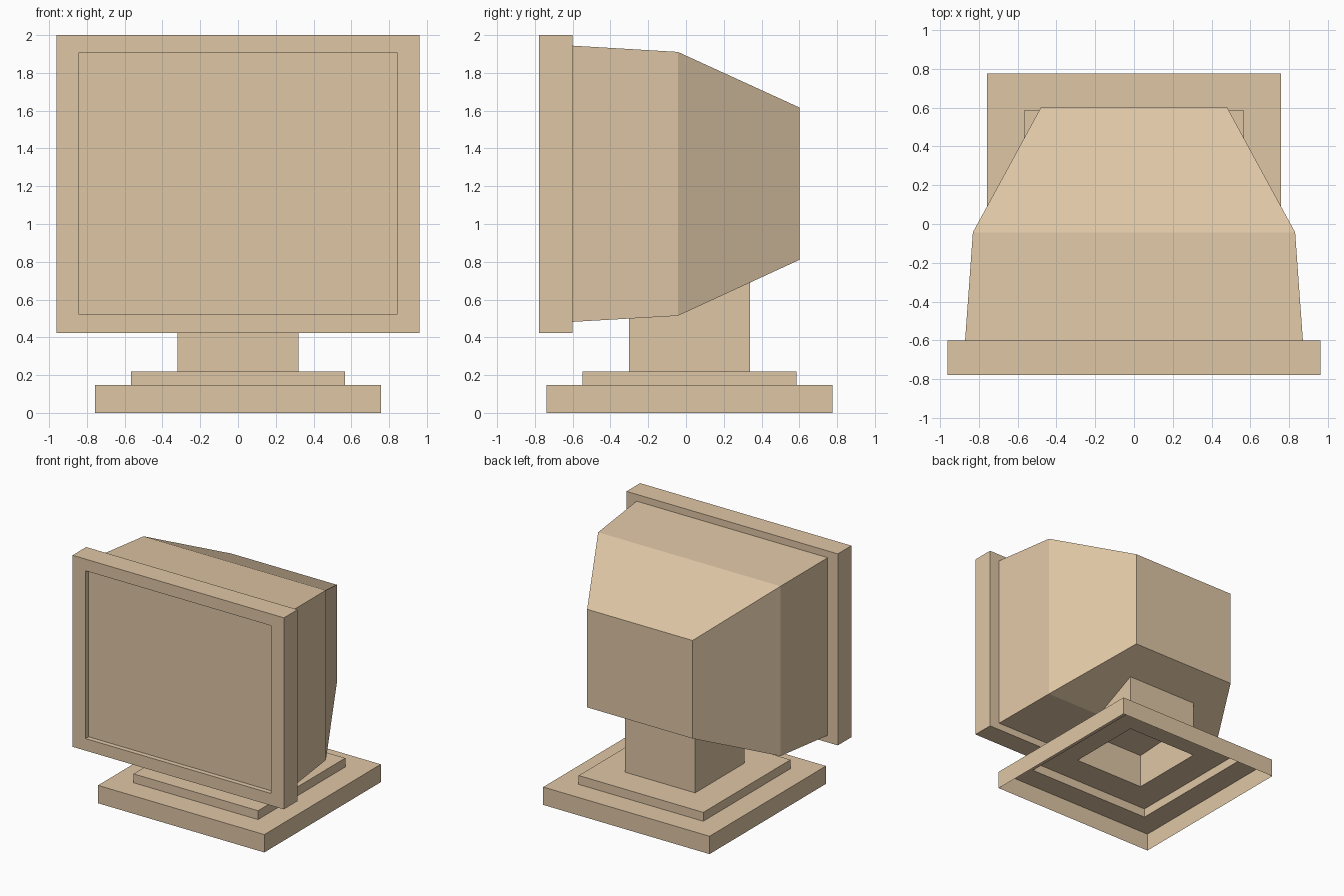
import bpy
import bmesh

cube = bpy.data.objects.get("Cube")
if cube:
    bpy.data.objects.remove(cube, do_unlink=True)

# One beige plastic for everything
COLOUR = (0.74, 0.565, 0.377, 1.0)
beige = bpy.data.materials.new("beige_plastic")
beige.use_nodes = True
beige.diffuse_color = COLOUR
beige.node_tree.nodes["Principled BSDF"].inputs["Base Color"].default_value = COLOUR


def upright(half_x, bottom, top, y):
    """Rectangle facing the front."""
    return [(-half_x, y, bottom), (half_x, y, bottom), (half_x, y, top), (-half_x, y, top)]


def level(half, z, y=0.018):
    """Square facing up."""
    return [(-half, y - half, z), (half, y - half, z), (half, y + half, z), (-half, y + half, z)]


def loft(name, rings, cap_start=False, cap_end=False):
    """Join matching rings with quads, the last ring facing outwards."""
    bm = bmesh.new()
    loops = [[bm.verts.new(p) for p in ring] for ring in rings]
    for a, b in zip(loops, loops[1:]):
        for i in range(len(a)):
            j = (i + 1) % len(a)
            bm.faces.new((a[i], a[j], b[j], b[i]))
    if cap_start:
        bm.faces.new(loops[0][::-1])
    if cap_end:
        bm.faces.new(loops[-1])
    mesh = bpy.data.meshes.new(name)
    bm.to_mesh(mesh)
    bm.free()
    mesh.materials.append(beige)
    obj = bpy.data.objects.new(name, mesh)
    bpy.context.collection.objects.link(obj)
    return obj


# Hollow stand, open underneath
PLATE, STEP, NECK = 0.757, 0.567, 0.32
loft("base_plate", [level(PLATE, 0), level(PLATE, 0.147), level(STEP, 0.147)])
loft("base_step", [level(STEP, 0.147), level(STEP, 0.22), level(NECK, 0.22)])
loft("neck", [level(NECK, 0.22), level(NECK, 0.7)])

# Tapering rear housing, from back to front
loft("rear_housing", [
    upright(0.48, 0.81, 1.617, 0.6),
    upright(0.83, 0.514, 1.911, -0.043),
    upright(0.87, 0.482, 1.944, -0.6),
], cap_start=True)

# Front frame with the recess that holds the screen
FRONT, SCREEN = -0.777, -0.737
loft("screen_frame", [
    upright(0.87, 0.482, 1.944, -0.6),
    upright(0.962, 0.424, 2.0, -0.6),
    upright(0.962, 0.424, 2.0, FRONT),
    upright(0.844, 0.523, 1.904, FRONT),
    upright(0.844, 0.523, 1.904, SCREEN),
])
loft("screen", [upright(0.844, 0.523, 1.904, SCREEN)], cap_end=True)
